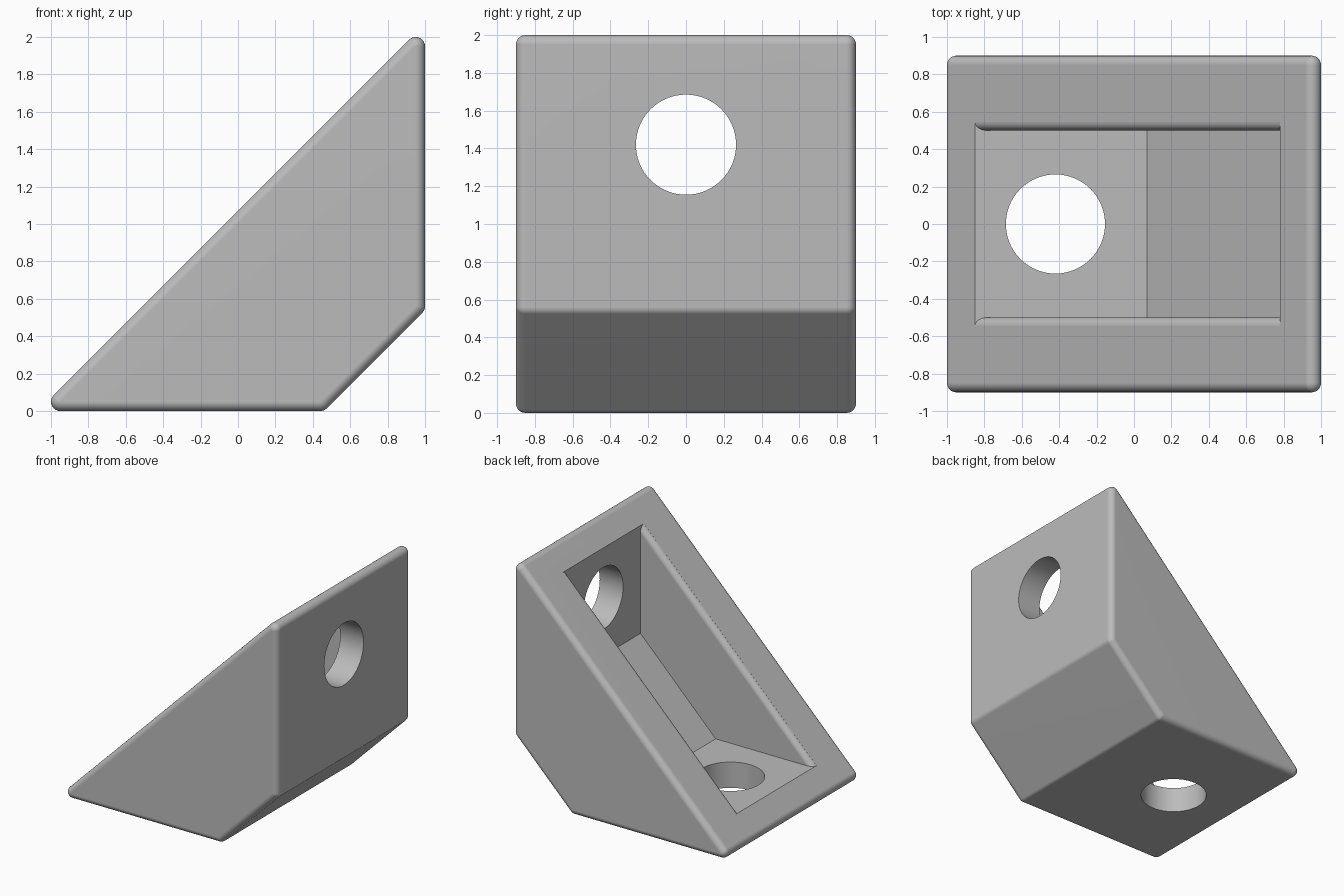
import bpy, bmesh, math
from mathutils import Matrix, Vector

cube = bpy.data.objects.get("Cube")
if cube:
    bpy.data.objects.remove(cube, do_unlink=True)

ROUND = 0.05          # outer edge radius
HALF_Y = 0.9          # half width of the bracket
WALL = 0.22           # wall thickness
SLOPE = 1.07          # open face lies on z = x + SLOPE
INNER_X = 1 - WALL    # inside of the upright wall

grey = bpy.data.materials.new("plain_grey")
grey.use_nodes = True
grey.diffuse_color = (0.5, 0.5, 0.5, 1)
grey.node_tree.nodes["Principled BSDF"].inputs["Base Color"].default_value = (0.5, 0.5, 0.5, 1)


def finish(bm, name):
    bmesh.ops.recalc_face_normals(bm, faces=bm.faces)
    mesh = bpy.data.meshes.new(name)
    bm.to_mesh(mesh)
    bm.free()
    mesh.materials.append(grey)
    obj = bpy.data.objects.new(name, mesh)
    bpy.context.collection.objects.link(obj)
    return obj


def loft(name, start, end):
    """Closed solid between two matching rings of points."""
    bm = bmesh.new()
    a = [bm.verts.new(p) for p in start]
    b = [bm.verts.new(p) for p in end]
    bm.faces.new(a)
    bm.faces.new(b[::-1])
    for i in range(len(a)):
        j = (i + 1) % len(a)
        bm.faces.new((a[i], b[i], b[j], a[j]))
    return finish(bm, name)


def drill(name, centre, axis):
    bm = bmesh.new()
    turn = Vector((0, 0, 1)).rotation_difference(Vector(axis)).to_matrix().to_4x4()
    bmesh.ops.create_cone(bm, cap_ends=True, segments=64, radius1=0.265, radius2=0.265,
                          depth=0.6, matrix=Matrix.Translation(centre) @ turn)
    return finish(bm, name)


# Rounded wedge body: hull around a ball at every corner
bm = bmesh.new()
for x, z in [(-0.95, 0.05), (0.44, 0.05), (0.95, 0.56), (0.95, 1.95)]:
    for side in (-1, 1):
        place = Matrix.Translation((x, side * (HALF_Y - ROUND), z)) @ Matrix.Rotation(math.pi / 2, 4, "X")
        bmesh.ops.create_uvsphere(bm, u_segments=24, v_segments=12, radius=ROUND, matrix=place)
hull = bmesh.ops.convex_hull(bm, input=bm.verts[:])
keep = {g for g in hull["geom"] if isinstance(g, bmesh.types.BMVert)}
bmesh.ops.delete(bm, geom=[v for v in bm.verts if v not in keep or not v.link_faces], context="VERTS")
hull_faces = {g for g in hull["geom"] if isinstance(g, bmesh.types.BMFace) and g.is_valid}
bmesh.ops.delete(bm, geom=[f for f in bm.faces if f not in hull_faces], context="FACES")
bmesh.ops.dissolve_limit(bm, angle_limit=math.radians(0.5), verts=bm.verts[:], edges=bm.edges[:])
body = finish(bm, "corner_bracket")

# Pocket with a flat floor, sloped back and upright wall
over = 0.1
pocket_profile = [(WALL - SLOPE - over, WALL), (0.07, WALL), (INNER_X, 0.93),
                  (INNER_X, INNER_X + SLOPE + over)]
pocket = loft("pocket_cutter", *[[(x, y, z) for x, z in pocket_profile] for y in (-0.5, 0.5)])

# Rounded lips along both long sides of the pocket opening
lip = 0.045
section = []
for i in range(9):
    a = math.pi / 2 * i / 8
    section.append((0.5 + lip * (1 - math.sin(a)), lip * (1 - math.cos(a))))
section = [(0.5 + lip, -0.07)] + section
section += [(-y, d) for y, d in reversed(section)]
root2 = math.sqrt(2)
flare = loft("lip_cutter",
             [(WALL - SLOPE + d * root2, y, WALL) for y, d in section],
             [(INNER_X, y, INNER_X + SLOPE - d * root2) for y, d in section])

# Screw holes through the floor and the upright wall
cutters = [pocket, flare,
           drill("floor_hole_cutter", (-0.42, 0, 0.1), (0, 0, 1)),
           drill("wall_hole_cutter", (0.9, 0, 1.42), (1, 0, 0))]

bpy.ops.object.select_all(action="DESELECT")
body.select_set(True)
bpy.context.view_layer.objects.active = body
for cutter in cutters:
    cut = body.modifiers.new("cut", "BOOLEAN")
    cut.object = cutter
    cut.solver = "EXACT"
    bpy.ops.object.modifier_apply(modifier=cut.name)
    bpy.data.objects.remove(cutter, do_unlink=True)

# Smooth rounded edges, flat broad faces
bpy.ops.object.shade_smooth_by_angle(angle=math.radians(30))
weighted = body.modifiers.new("flat_faces", "WEIGHTED_NORMAL")
weighted.keep_sharp = True
